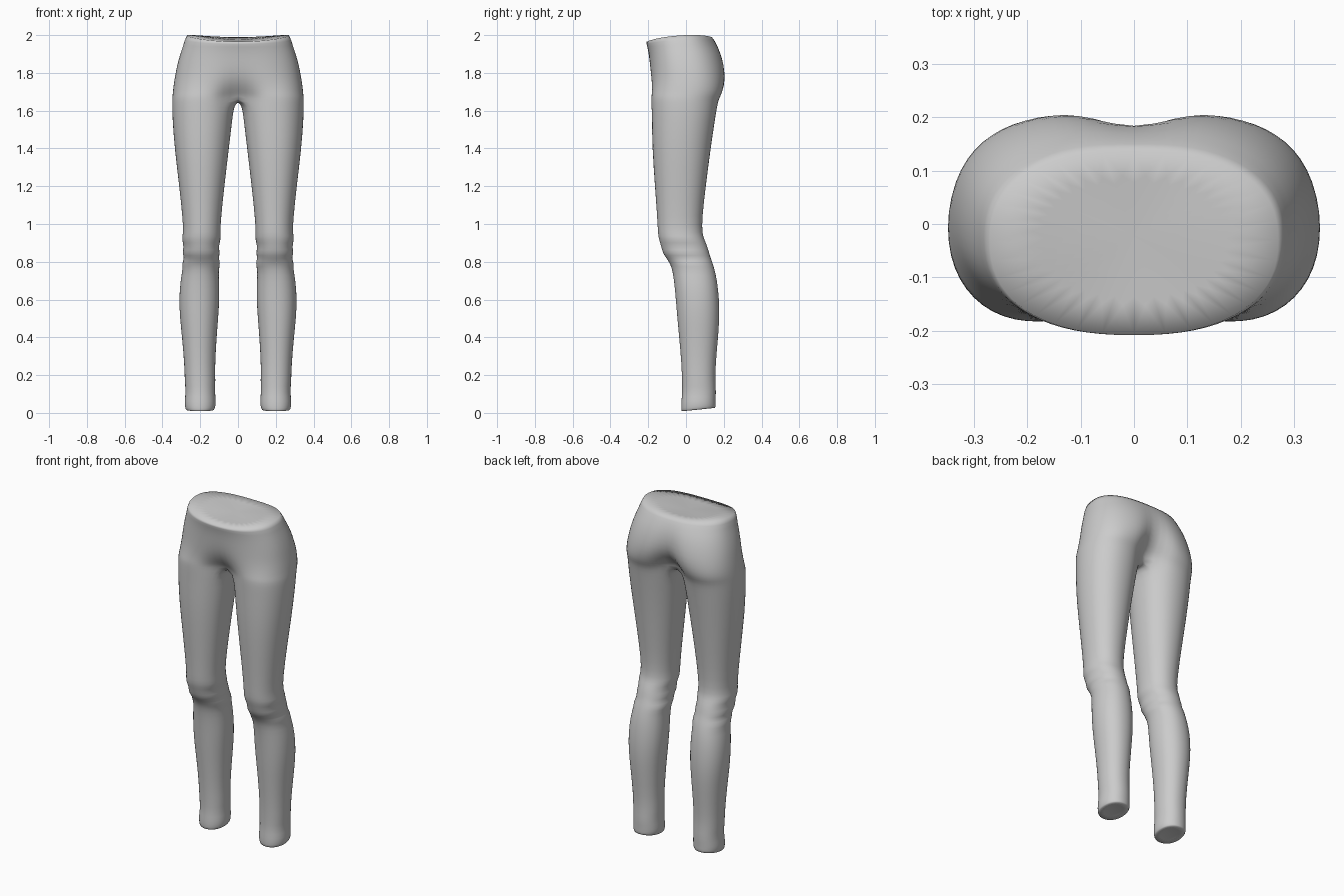
import bpy, bmesh, math

if "Cube" in bpy.data.objects:
    bpy.data.objects.remove(bpy.data.objects["Cube"])

OUT, INN = 19, 7          # ring points around the outside / along the inner thigh
A0 = math.radians(140)    # outer arc runs from -A0 (front) to +A0 (back)

# hip rows: z front, z back, half width, front y, back y, side y, blend to thigh,
#           front crease depth, back cleft depth
HIPS = [
    (1.965, 1.99, .275, -.212, .140, -.03, 0, 0, 0),
    (1.94, 1.955, .290, -.206, .165, -.02, 0, 0, .005),
    (1.90, 1.905, .306, -.200, .192, -.01, .05, 0, .012),
    (1.84, 1.84, .324, -.197, .212, 0, .10, 0, .025),
    (1.78, 1.78, .335, -.195, .220, .01, .20, .005, .045),
    (1.73, 1.73, .343, -.192, .214, .01, .45, .015, .070),
    (1.69, 1.69, .347, -.188, .196, .01, .80, .030, .080),
    (1.67, 1.66, .350, -.185, .175, .01, 1, .035, .040),
]
# leg rows: z, inner x, outer x, front y, back y
LEGS = [
    (1.62, .022, .350, -.184, .166), (1.55, .030, .348, -.182, .155),
    (1.40, .048, .337, -.180, .132), (1.20, .072, .312, -.166, .106),
    (1.03, .090, .294, -.153, .086), (.95, .094, .290, -.150, .087),
    (.92, .090, .300, -.145, .098), (.88, .104, .286, -.132, .115),
    (.845, .094, .297, -.124, .124), (.82, .104, .284, -.105, .132),
    (.79, .092, .298, -.086, .143), (.76, .103, .293, -.074, .152),
    (.70, .100, .306, -.064, .166), (.60, .098, .313, -.055, .177),
    (.50, .105, .308, -.047, .178), (.40, .113, .297, -.037, .171),
    (.25, .122, .284, -.024, .157), (.17, .119, .283, -.022, .156),
    (.11, .122, .277, -.020, .160), (.06, .117, .284, -.026, .157),
    (.02, .120, .281, -.027, .158), (.008, .126, .276, -.024, .155),
]


def power(v, e):
    return math.copysign(abs(v) ** e, v)


def thigh_point(a, x0, x1, y0, y1):
    return ((x0 + x1) / 2 + (x1 - x0) / 2 * power(math.cos(a), .93),
            (y0 + y1) / 2 + (y1 - y0) / 2 * power(math.sin(a), .93))


def hip_row(bm, zf, zb, w, yf, yb, ys, blend, front, cleft):
    row = []
    for i in range(OUT):
        u = i / (OUT - 1) * 2 - 1
        a = u * math.pi / 2
        x = w * power(math.cos(a), .85)
        s = power(math.sin(a), .85)
        y = ys + s * (yb - ys if s > 0 else ys - yf)
        tx, ty = thigh_point(u * A0, .015, w, yf, yb)
        x, y = x + (tx - x) * blend, y + (ty - y) * blend
        if i in (0, OUT - 1):
            x = 0
        dent = math.exp(-(x / .06) ** 2)
        y += front * dent if u < 0 else -cleft * dent
        t = (y - yf) / (yb - yf)
        z = zf + (zb - zf) * t
        if zf > 1.95:                       # sides of the waist rise
            z += .022 * (x / w) ** 2
        row.append(bm.verts.new((x, y, z)))
    return row


def leg_row(bm, z, *box):
    row = []
    n = OUT + INN
    for i in range(n):
        if i < OUT:
            a = -A0 + 2 * A0 * i / (OUT - 1)
        else:
            a = A0 + (2 * math.pi - 2 * A0) * (i - OUT + 1) / (INN + 1)
        x, y = thigh_point(a, *box)
        lift = .018 * (y - box[2]) / (box[3] - box[2]) if z < .05 else 0
        row.append(bm.verts.new((x, y, z + lift)))
    return row


def bridge(bm, upper, lower, closed):
    n = len(upper)
    for i in range(n if closed else n - 1):
        j = (i + 1) % n
        bm.faces.new((upper[i], lower[i], lower[j], upper[j]))


def fan(bm, row, centre, closed, up):
    c = bm.verts.new(centre)
    n = len(row)
    for i in range(n if closed else n - 1):
        a, b = row[i], row[(i + 1) % n]
        bm.faces.new((a, b, c) if up else (b, a, c))


bm = bmesh.new()

# hips
hips = [hip_row(bm, *r) for r in HIPS]
for a, b in zip(hips, hips[1:]):
    bridge(bm, a, b, False)

# crotch seam along the centre plane
front, back = hips[-1][0].co, hips[-1][-1].co
seam = []
for i in range(INN):
    t = (i + 1) / (INN + 1)
    p = back.lerp(front, t)
    seam.append(bm.verts.new((0, p.y, p.z - .012 * math.sin(math.pi * t))))

# legs
legs = [hips[-1] + seam] + [leg_row(bm, *r) for r in LEGS]
for a, b in zip(legs, legs[1:]):
    bridge(bm, a, b, True)

# waist cover and slightly hollow ankle covers
fan(bm, hips[0], (0, -.02, 1.972), False, True)
fan(bm, legs[-1], (.2, .065, .03), True, False)

# firm rims at waist and ankles
crease = bm.edges.layers.float.new("crease_edge")
for ring, closed in ((hips[0], False), (legs[-1], True)):
    pairs = zip(ring, ring[1:] + ring[:1]) if closed else zip(ring, ring[1:])
    for a, b in pairs:
        bm.edges.get((a, b))[crease] = .9

bmesh.ops.recalc_face_normals(bm, faces=bm.faces)
if sum(f.normal.x * f.calc_area() * f.calc_center_median().x for f in bm.faces) < 0:
    bmesh.ops.reverse_faces(bm, faces=bm.faces)
for f in bm.faces:
    f.smooth = True

mesh = bpy.data.meshes.new("trousers")
bm.to_mesh(mesh)
bm.free()
trousers = bpy.data.objects.new("trousers", mesh)
bpy.context.collection.objects.link(trousers)

cloth = bpy.data.materials.new("grey cloth")
cloth.diffuse_color = (.6, .6, .6, 1)
cloth.use_nodes = True
cloth.node_tree.nodes["Principled BSDF"].inputs["Base Color"].default_value = cloth.diffuse_color
mesh.materials.append(cloth)

mirror = trousers.modifiers.new("mirror", "MIRROR")
mirror.merge_threshold = .002
subsurf = trousers.modifiers.new("smooth", "SUBSURF")
subsurf.levels = subsurf.render_levels = 1
